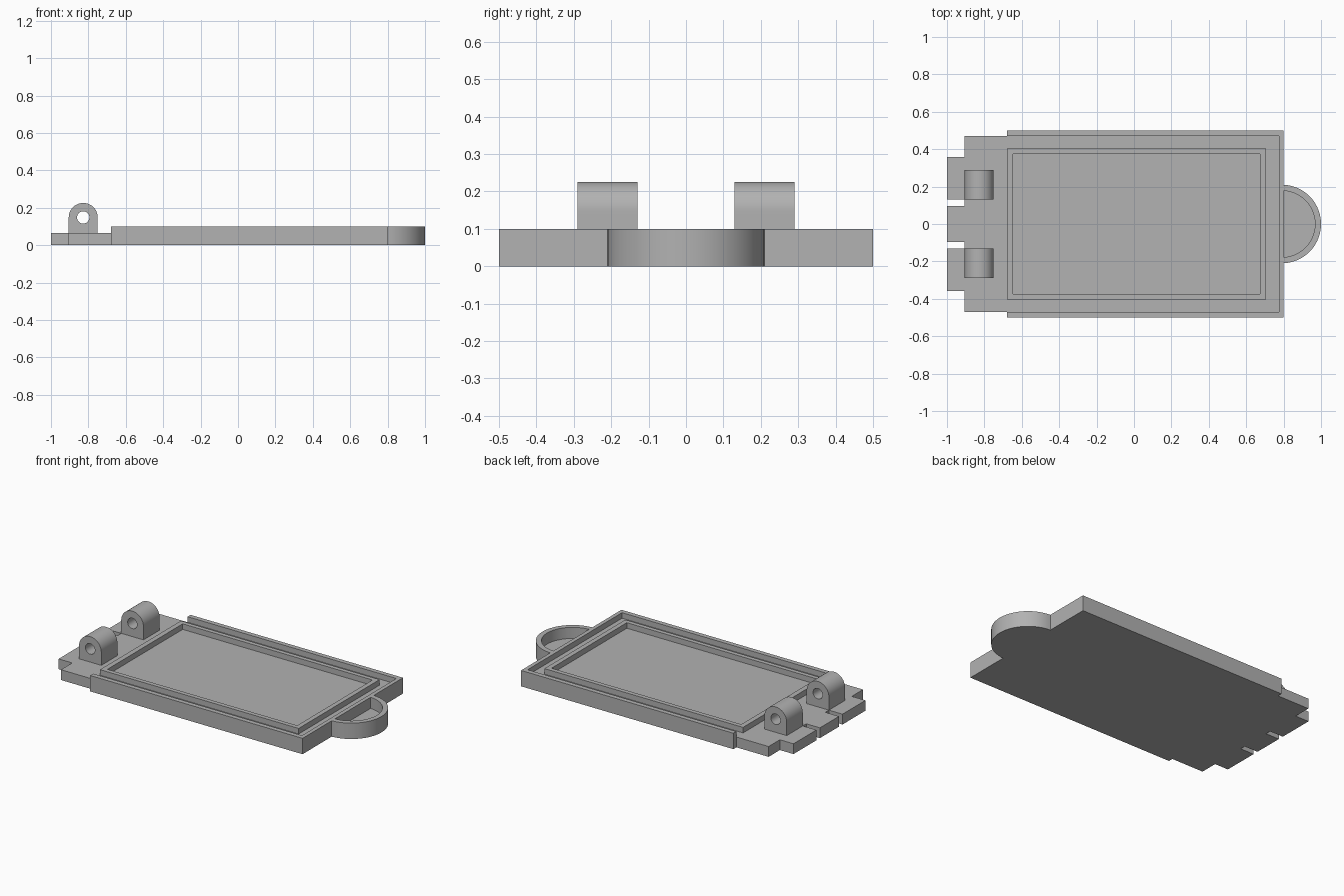
import bpy, bmesh, math
from mathutils import Matrix, Vector

if "Cube" in bpy.data.objects:
    bpy.data.objects.remove(bpy.data.objects["Cube"])

grey = bpy.data.materials.new("plain_grey")
grey.diffuse_color = (0.445, 0.445, 0.445, 1)
grey.use_nodes = True
grey.node_tree.nodes["Principled BSDF"].inputs["Base Color"].default_value = grey.diffuse_color

FLOOR, TOP = 0.065, 0.1


def prism(name, outer, z0, z1, inner=None, matrix=None, smooth=False):
    """Extrude an outline from z0 to z1; a matching inner loop makes a hole."""
    bm = bmesh.new()
    loops = [outer] + ([inner] if inner else [])
    rows = [[[bm.verts.new((x, y, z)) for x, y in loop] for z in (z0, z1)] for loop in loops]
    n = len(outer)
    for low, high in rows:
        for i in range(n):
            j = (i + 1) % n
            bm.faces.new((low[i], low[j], high[j], high[i]))
    for k in (0, 1):
        if inner:
            a, b = rows[0][k], rows[1][k]
            for i in range(n):
                j = (i + 1) % n
                bm.faces.new((a[i], a[j], b[j], b[i]))
        else:
            bm.faces.new(rows[0][k])
    if matrix:
        bm.transform(matrix)
    bmesh.ops.recalc_face_normals(bm, faces=bm.faces)
    mesh = bpy.data.meshes.new(name)
    bm.to_mesh(mesh)
    bm.free()
    mesh.materials.append(grey)
    obj = bpy.data.objects.new(name, mesh)
    bpy.context.collection.objects.link(obj)
    if smooth:
        bpy.ops.object.select_all(action='DESELECT')
        obj.select_set(True)
        bpy.context.view_layer.objects.active = obj
        bpy.ops.object.shade_smooth_by_angle(angle=math.radians(30))
    return obj


def rect(x0, x1, y):
    return [(x0, -y), (x1, -y), (x1, y), (x0, y)]


def arc(cx, r, a0, a1, n):
    return [(cx + r * math.cos(a0 + (a1 - a0) * i / n),
             r * math.sin(a0 + (a1 - a0) * i / n)) for i in range(n + 1)]


# Base plate with three tabs along its hinge edge
half = [(0.775, 0.47), (-0.905, 0.47), (-0.905, 0.358), (-1, 0.358),
        (-1, 0.13), (-0.905, 0.13), (-0.905, 0.095), (-1, 0.095)]
prism("base_plate", half + [(x, -y) for x, y in reversed(half)], 0, FLOOR)

# Outer rim on three sides
prism("outer_rim", [(-0.68, -0.5), (0.8, -0.5), (0.8, 0.5), (-0.68, 0.5),
                    (-0.68, 0.47), (0.775, 0.47), (0.775, -0.47), (-0.68, -0.47)], 0, TOP)

# Raised rectangular frame around the tray
prism("inner_frame", rect(-0.68, 0.705, 0.403), FLOOR, TOP, rect(-0.648, 0.675, 0.375))

# Rounded pull handle: curved wall and thin floor
cx, r_out, r_in = 0.79, 0.21, 0.178
a, b = math.acos(0.01 / r_out), math.acos(0.01 / r_in)
outside, inside = arc(cx, r_out, -a, a, 40), arc(cx, r_in, b, -b, 40)
prism("handle_wall", outside + inside, 0, TOP, smooth=True)
prism("handle_floor", inside, 0, 0.03)

# Two hinge lugs with a pin hole
R, HOLE, DROP = 0.0775, 0.033, 0.148 - FLOOR
lug = arc(0, R, 0, math.pi, 32)
lug += [(-R, -DROP * k / 4) for k in range(1, 5)]
lug += [(-R + 2 * R * k / 8, -DROP) for k in range(1, 9)]
lug += [(R, -DROP * k / 4) for k in (3, 2, 1)]
hole = [tuple(Vector(p).normalized() * HOLE) for p in lug]
for name, y in (("hinge_lug_front", -0.13), ("hinge_lug_back", 0.29)):
    m = Matrix.Translation((-0.8275, y, 0.148)) @ Matrix.Rotation(math.pi / 2, 4, 'X')
    prism(name, lug, 0, 0.16, hole, m, smooth=True)
